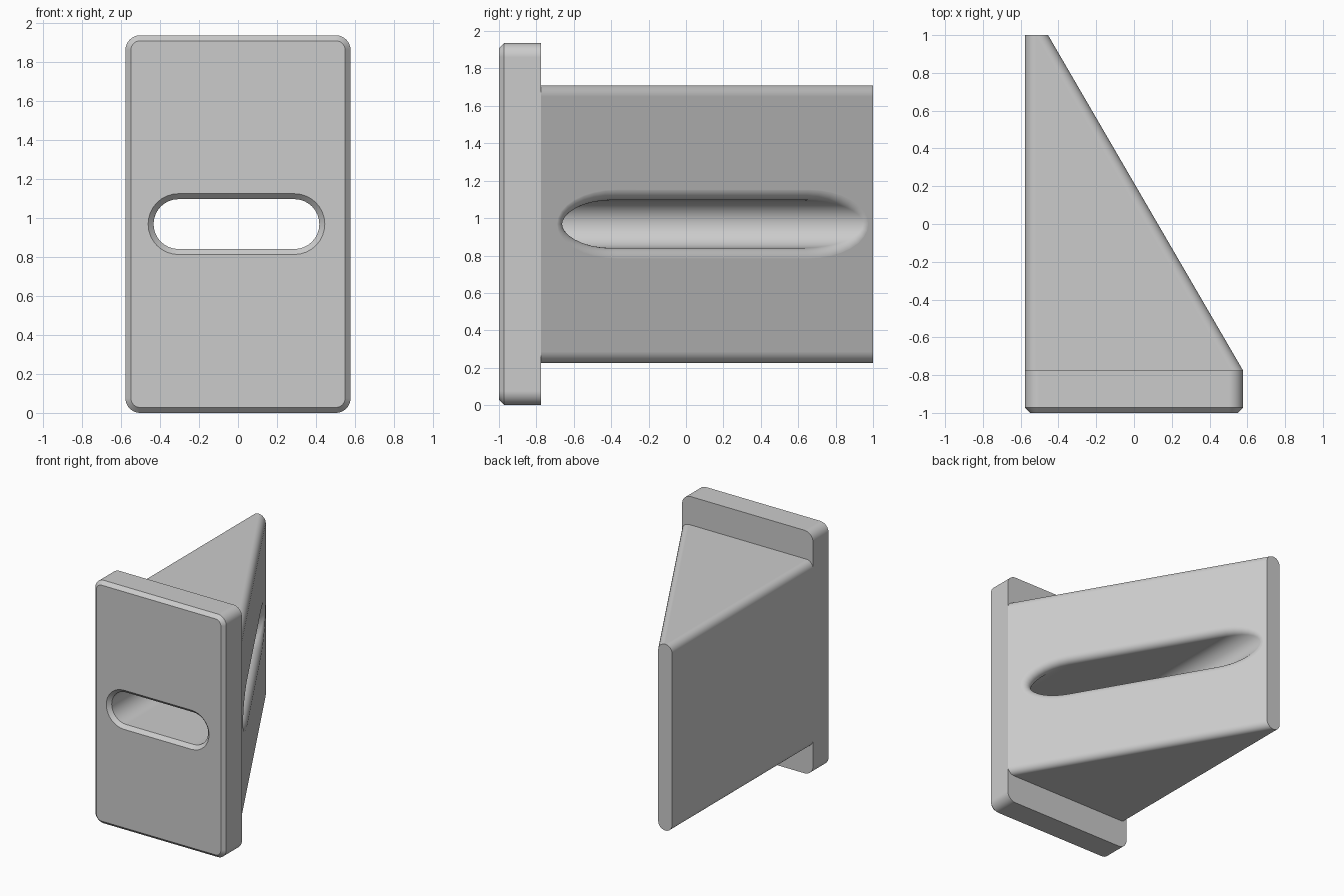
import bpy, bmesh, math
from mathutils import Vector

if "Cube" in bpy.data.objects:
    bpy.data.objects.remove(bpy.data.objects["Cube"])

HALF_W, HEIGHT = 0.577, 1.936
MID_Z = HEIGHT / 2
PLATE_BACK = -0.775
TIP_X = -0.455            # right edge of the narrow rear end
WEDGE_HALF_H = 0.742
FILLET = 0.06
SLOT_X, SLOT_HALF, SLOT_R = -0.008, 0.425, 0.128

grey = bpy.data.materials.new("light_grey")
grey.diffuse_color = (0.6, 0.6, 0.6, 1)
grey.use_nodes = True
grey.node_tree.nodes["Principled BSDF"].inputs["Base Color"].default_value = grey.diffuse_color


def rounded_rect(y, x0, x1, half_h, rl, rr, rz, n=8):
    """Rounded rectangle in the xz plane; rl / rr are left / right x radii."""
    pts = []
    for sx, sz, start in ((1, 1, 0), (-1, 1, 90), (-1, -1, 180), (1, -1, 270)):
        rx = rr if sx > 0 else rl
        cx = x1 - rx if sx > 0 else x0 + rx
        cz = MID_Z + sz * (half_h - rz)
        for i in range(n + 1):
            a = math.radians(start + 90 * i / n)
            pts.append(Vector((cx + rx * math.cos(a), y, cz + rz * math.sin(a))))
    return pts


def loft(name, rings):
    """Skin matching rings and cap both ends."""
    bm = bmesh.new()
    loops = [[bm.verts.new(p) for p in ring] for ring in rings]
    n = len(loops[0])
    for a, b in zip(loops, loops[1:]):
        for i in range(n):
            j = (i + 1) % n
            bm.faces.new((a[i], a[j], b[j], b[i]))
    bm.faces.new(loops[0])
    bm.faces.new(loops[-1])
    bmesh.ops.recalc_face_normals(bm, faces=bm.faces)
    mesh = bpy.data.meshes.new(name)
    bm.to_mesh(mesh)
    bm.free()
    mesh.materials.append(grey)
    obj = bpy.data.objects.new(name, mesh)
    bpy.context.collection.objects.link(obj)
    return obj


def boolean(target, tool, operation):
    mod = target.modifiers.new(operation.lower(), 'BOOLEAN')
    mod.operation, mod.object, mod.solver = operation, tool, 'EXACT'
    bpy.context.view_layer.objects.active = target
    bpy.ops.object.modifier_apply(modifier=mod.name)
    bpy.data.objects.remove(tool)


# Front plate with rounded corners and chamfered front edge
C = 0.028
bracket = loft("wedge_bracket", [
    rounded_rect(-1, -HALF_W + C, HALF_W - C, MID_Z - C, 0.047, 0.047, 0.047),
    rounded_rect(-1 + C, -HALF_W, HALF_W, MID_Z, 0.075, 0.075, 0.075),
    rounded_rect(PLATE_BACK, -HALF_W, HALF_W, MID_Z, 0.075, 0.075, 0.075)])

# Tapered body with rounded long edges, rooted inside the plate
wedge = loft("wedge_body", [
    rounded_rect(-0.85, -0.5, 0.5, WEDGE_HALF_H, 0.058, 0.065, FILLET),
    rounded_rect(PLATE_BACK, -HALF_W, HALF_W, WEDGE_HALF_H, 0.058, 0.063, FILLET),
    rounded_rect(1, -HALF_W, TIP_X, WEDGE_HALF_H, 0.058, 0.063, FILLET)])
boolean(bracket, wedge, 'UNION')

# Slot cutter: chamfered mouth, straight walls, rolled edge on the slanted face
outline = []              # (centre x, normal) around the slot
for side, start in ((1, -90), (-1, 90)):
    for i in range(17):
        a = math.radians(start + 180 * i / 16)
        outline.append((SLOT_X + side * (SLOT_HALF - SLOT_R),
                        Vector((math.cos(a), 0, math.sin(a)))))


def slot_ring(y, r):
    return [Vector((cx, y, MID_Z)) + n * r for cx, n in outline]


slant = Vector((1 - PLATE_BACK, HALF_W - TIP_X, 0)).normalized()
balls = []                # fillet centres, one radius below the slanted face
for p in slot_ring(0, SLOT_R + FILLET):
    p.y = 1 + (-FILLET - slant.x * (p.x - TIP_X)) / slant.y
    balls.append(p)

rings = [slot_ring(-1.05, SLOT_R + C), slot_ring(-1, SLOT_R + C),
         slot_ring(-1 + C, SLOT_R)]
STEPS = 12
for k in range(STEPS + 1):
    ring = []
    for ball, (cx, n) in zip(balls, outline):
        ang = (-n).angle(slant)
        t = k / STEPS
        d = (-n * math.sin((1 - t) * ang) + slant * math.sin(t * ang)) / math.sin(ang)
        ring.append(ball + d * FILLET + slant * (0.0003 if k == STEPS else 0))
    rings.append(ring)
rings.append([p + slant * 0.3 for p in rings[-1]])
boolean(bracket, loft("slot_cutter", rings), 'DIFFERENCE')

# Smooth the rounded edges, keep the flats flat
bpy.ops.object.select_all(action='DESELECT')
bracket.select_set(True)
bpy.context.view_layer.objects.active = bracket
bpy.ops.object.shade_smooth_by_angle(angle=math.radians(30))
weighted = bracket.modifiers.new("weighted_normals", 'WEIGHTED_NORMAL')
weighted.keep_sharp = True
